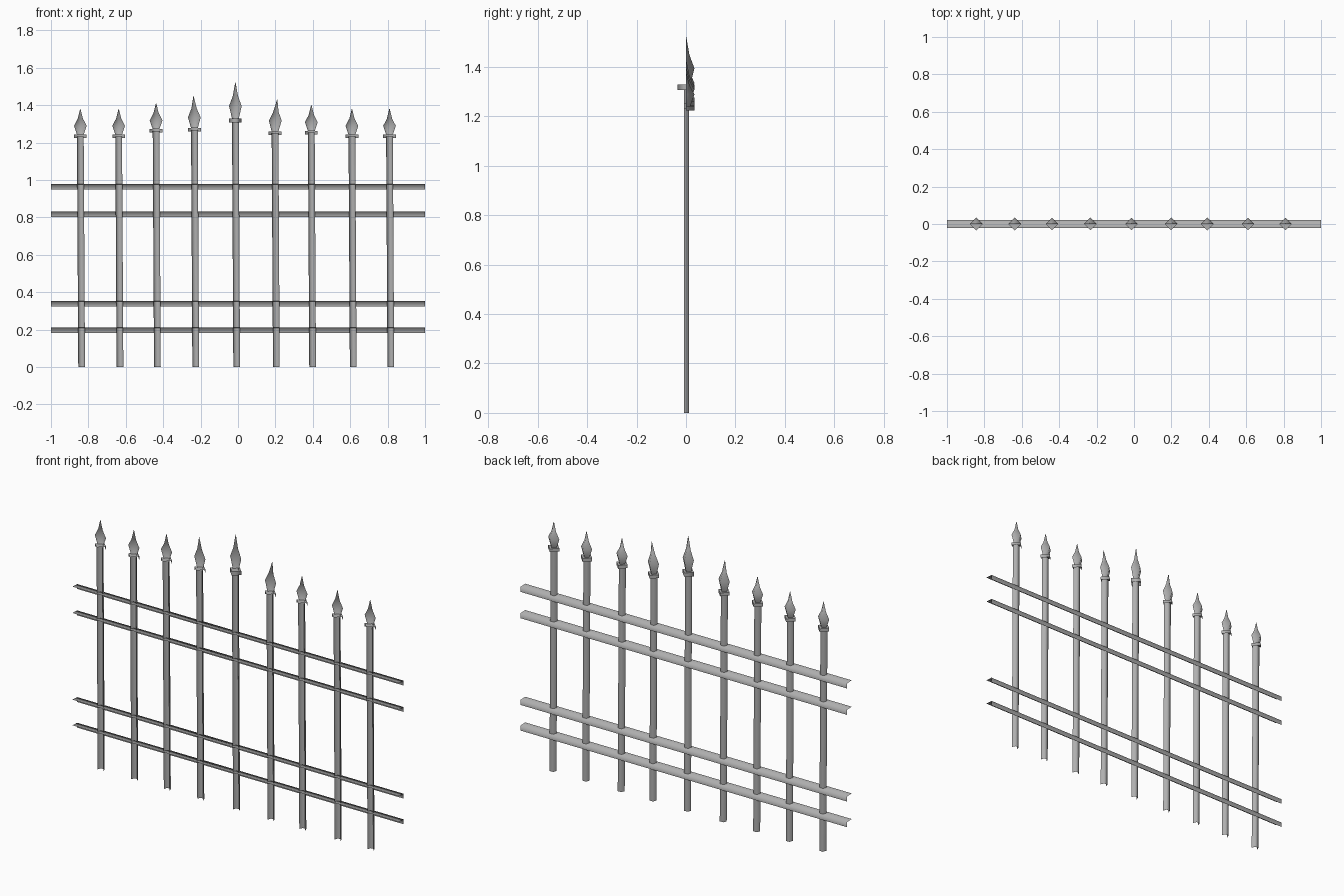
import bpy

cube = bpy.data.objects.get("Cube")
if cube:
    bpy.data.objects.remove(cube)

iron = bpy.data.materials.new("grey_iron")
iron.use_nodes = True
iron.diffuse_color = (0.43, 0.43, 0.43, 1)
iron.node_tree.nodes["Principled BSDF"].inputs["Base Color"].default_value = (0.43, 0.43, 0.43, 1)


def mesh_object(name, verts, faces):
    mesh = bpy.data.meshes.new(name)
    mesh.from_pydata(verts, [], faces)
    mesh.materials.append(iron)
    mesh.shade_smooth()
    obj = bpy.data.objects.new(name, mesh)
    bpy.context.collection.objects.link(obj)


def sheet(name, rings, closed=False):
    """Skin a list of equal-length point rings into a metal sheet."""
    n = len(rings[0])
    verts = [p for ring in rings for p in ring]
    faces = []
    for r in range(len(rings) - 1):
        for i in range(n if closed else n - 1):
            j = (i + 1) % n
            faces.append((r * n + i, r * n + j, (r + 1) * n + j, (r + 1) * n + i))
    mesh_object(name, verts, faces)


def half_diamond(x, z, r):
    """Rear half of a four-sided ring."""
    return [(x + r, 0, z), (x, r, z), (x - r, 0, z)]


# Angle-iron rails: a top flange bending down into a rear flange
RAIL = [(-0.021, 0), (0.021, -0.002), (0.021, -0.029)]
for i, top in enumerate((0.21, 0.352, 0.832, 0.978)):
    sheet(f"rail_{i + 1}", [[(x, y, top + z) for y, z in RAIL] for x in (1, -1)])

# Pickets: position, collar height, tip height, sideways lean of the tip
PICKETS = [(-0.843, 1.233, 1.38, 0), (-0.638, 1.233, 1.38, 0),
           (-0.438, 1.263, 1.41, 0), (-0.233, 1.268, 1.447, -0.005),
           (-0.014, 1.318, 1.522, 0), (0.198, 1.25, 1.43, 0.012),
           (0.392, 1.253, 1.40, 0), (0.609, 1.233, 1.38, 0),
           (0.81, 1.233, 1.38, 0)]
POST = [(0.018, -0.008), (0.011, 0.012), (-0.011, 0.012), (-0.018, -0.008)]

for i, (x, collar, tip, lean) in enumerate(PICKETS):
    tall = tip > 1.5
    tag = f"_{i + 1}"

    # Post: folded channel, open at the front, slightly out of plumb
    sheet("post" + tag, [[(cx + px, py, z) for px, py in POST]
                         for cx, z in ((x + 0.007, 0), (x, collar))])

    # Collar: rear band, carried round the front on the tall centre picket
    h = 0.011 if tall else 0.009
    r = 0.034
    rings = [half_diamond(x, collar + dz, r) for dz in (-h, h)]
    if tall:
        rings = [ring + [(x, -r, ring[0][2])] for ring in rings]
    sheet("collar" + tag, rings, closed=tall)

    # Flat diamond plate between the collar and the spearhead
    z = collar + h
    mesh_object("collar_plate" + tag, half_diamond(x, z, r) + [(x, -r, z)], [(0, 1, 2, 3)])

    # Spearhead: rear half of a faceted bud drawn out to a point
    span = tip - z
    shape = [(0, 0.018), (0.34, 0.034), (0.62, 0.014), (1, 0.001)]
    sheet("spearhead" + tag, [half_diamond(x + lean * t * t, z + span * t, w)
                              for t, w in shape])
